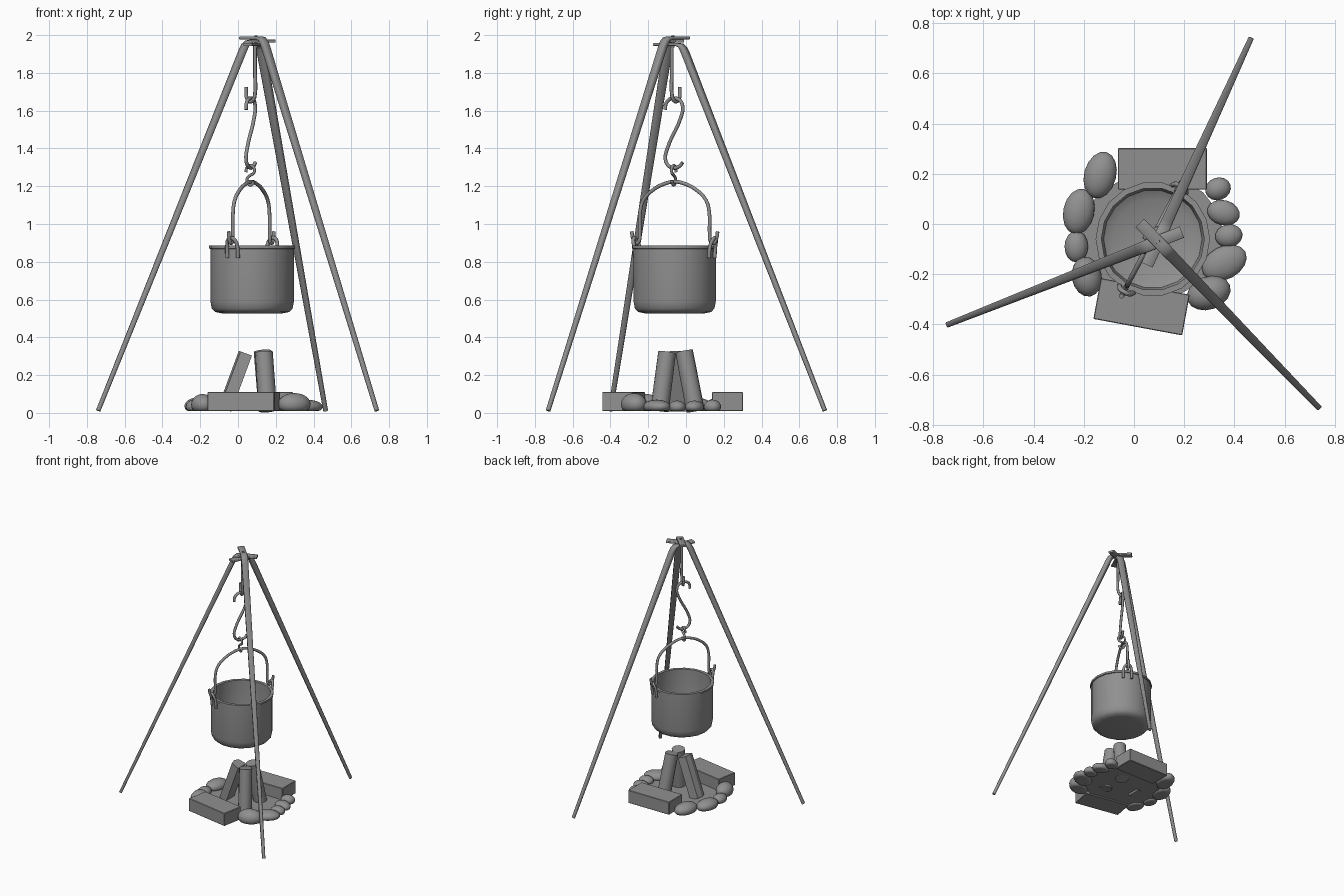
import bpy, bmesh, math
from mathutils import Vector, Matrix

if "Cube" in bpy.data.objects:
    bpy.data.objects.remove(bpy.data.objects["Cube"])

APEX = Vector((0.095, -0.07, 0))
POT = Vector((0.075, -0.06, 0))
BAIL = Vector((0.466, 0.885, 0))      # horizontal direction of the bail
SIDE = Vector((0.885, -0.466, 0))     # perpendicular to the bail
UP = Vector((0, 0, 1))

# one dark grey for every part
GREY = bpy.data.materials.new("dark_grey")
GREY.diffuse_color = (0.28, 0.28, 0.28, 1)
GREY.use_nodes = True
GREY.node_tree.nodes["Principled BSDF"].inputs["Base Color"].default_value = GREY.diffuse_color


def finish(bm, name, angle=None):
    bmesh.ops.recalc_face_normals(bm, faces=bm.faces)
    me = bpy.data.meshes.new(name)
    bm.to_mesh(me)
    bm.free()
    me.materials.append(GREY)
    ob = bpy.data.objects.new(name, me)
    bpy.context.collection.objects.link(ob)
    if angle:
        bpy.ops.object.select_all(action='DESELECT')
        ob.select_set(True)
        bpy.context.view_layer.objects.active = ob
        bpy.ops.object.shade_smooth_by_angle(angle=math.radians(angle))
    return ob


def wire(name, pts, r=0.01):
    cu = bpy.data.curves.new(name, 'CURVE')
    cu.dimensions = '3D'
    cu.bevel_depth = r
    cu.bevel_resolution = 2
    cu.resolution_u = 5
    cu.use_fill_caps = True
    cu.materials.append(GREY)
    sp = cu.splines.new('BEZIER')
    sp.bezier_points.add(len(pts) - 1)
    for bp, p in zip(sp.bezier_points, pts):
        bp.co = p
        bp.handle_left_type = bp.handle_right_type = 'AUTO'
    ob = bpy.data.objects.new(name, cu)
    bpy.context.collection.objects.link(ob)
    return ob


def in_plane(origin, d, pts):
    return [origin + d * s + UP * z for s, z in pts]


def loft(bm, rings):
    rows = [[bm.verts.new(p) for p in ring] for ring in rings]
    n = len(rows[0])
    for a, b in zip(rows, rows[1:]):
        for i in range(n):
            bm.faces.new((a[i], a[(i + 1) % n], b[(i + 1) % n], b[i]))
    bm.faces.new(rows[0][::-1])
    bm.faces.new(rows[-1])


# tripod legs: tapered bars bent into flat overlapping tabs
def leg(name, foot, zt):
    d = Vector((foot[0], foot[1], 0)) - APEX
    R = d.length
    d.normalize()
    side = Vector((-d.y, d.x, 0))
    # radial, z, half width, half thickness
    path = [(-0.103, zt, .024, .008), (0.025, zt, .024, .008),
            (0.046, zt - .006, .024, .011), (0.061, zt - .022, .024, .015),
            (0.075, zt - .05, .023, .017), (R, 0.012, .011, .010)]
    rings = []
    for i, (s, z, w, t) in enumerate(path):
        p, q = path[max(i - 1, 0)], path[min(i + 1, len(path) - 1)]
        tan = (d * (q[0] - p[0]) + UP * (q[1] - p[1])).normalized()
        nor = tan.cross(side)
        c = 0.35 * t
        shape = [(w, t - c), (w - c, t), (c - w, t), (-w, t - c),
                 (-w, c - t), (c - w, -t), (w - c, -t), (w, c - t)]
        o = APEX + d * s + UP * z
        rings.append([o + side * a + nor * b for a, b in shape])
    bm = bmesh.new()
    loft(bm, rings)
    finish(bm, name, 50)


leg("leg_left", (-0.74, -0.40), 1.968)
leg("leg_right", (0.735, -0.73), 1.985)
leg("leg_back", (0.464, 0.735), 1.951)


def cylinder(name, a, b, r1, r2, n, angle=40):
    a, b = Vector(a), Vector(b)
    bm = bmesh.new()
    rot = (b - a).to_track_quat('Z', 'Y').to_matrix().to_4x4()
    bmesh.ops.create_cone(bm, cap_ends=True, segments=n, radius1=r1, radius2=r2,
                          depth=(b - a).length,
                          matrix=Matrix.Translation((a + b) / 2) @ rot)
    return finish(bm, name, angle)


cylinder("tripod_rivet", APEX + UP * 1.935, APEX + UP * 1.998, 0.01, 0.008, 10)

# hanging rod with J end
J = Vector((-0.74, 0.67, 0))
wire("hanging_rod", in_plane(Vector((0.09, -0.075, 0)), J,
     [(0, 1.95), (0, 1.8), (0, 1.69), (0.012, 1.658), (0.035, 1.648),
      (0.057, 1.664), (0.063, 1.69), (0.062, 1.725)]))

# large S hook
mid = Vector((0.066, -0.065, 0))
wire("s_hook", in_plane(mid, BAIL,
     [(-0.05, 1.605), (-0.047, 1.635), (-0.025, 1.66), (0.01, 1.665),
      (0.042, 1.65), (0.054, 1.615), (0.043, 1.565), (-0.038, 1.40),
      (-0.05, 1.345), (-0.033, 1.31), (0, 1.297), (0.033, 1.305),
      (0.053, 1.325)]))

# small S hook that carries the bail
wire("small_hook", in_plane(mid, SIDE,
     [(-0.027, 1.275), (-0.022, 1.298), (0, 1.31), (0.022, 1.295),
      (0.02, 1.27), (0, 1.258), (-0.02, 1.24), (-0.018, 1.218),
      (0.002, 1.206), (0.022, 1.225)]), 0.008)

# bail handle with hooked ends
half = [(0.257, 0.96), (0.25, 0.925), (0.232, 0.898), (0.214, 0.91),
        (0.209, 0.95), (0.207, 1.06), (0.188, 1.125), (0.13, 1.18), (0.06, 1.213)]
arc = [(-s, z) for s, z in half] + [(0, 1.224)] + half[::-1]
wire("bail_handle", in_plane(Vector((0.07, -0.06, 0)), BAIL, arc))

# pot ears
for nm, k in (("front", -1), ("back", 1)):
    pts = [(-.032, .222, .82), (-.03, .228, .885), (-.02, .237, .915), (0, .24, .927),
           (.02, .237, .915), (.03, .228, .885), (.032, .222, .82)]
    wire("pot_ear_" + nm, [POT + SIDE * t + BAIL * (k * s) + UP * z for t, s, z in pts])

# pot: one lathed profile, outside then inside
prof = [(0, .527), (.16, .527), (.196, .534), (.214, .553), (.221, .59), (.221, .868),
        (.228, .870), (.228, .885), (.205, .885), (.205, .60), (.196, .565), (.16, .545), (0, .545)]
bm = bmesh.new()
vs = [bm.verts.new((POT.x + r, POT.y, z)) for r, z in prof]
es = [bm.edges.new(e) for e in zip(vs, vs[1:])]
bmesh.ops.spin(bm, geom=vs + es, cent=POT, axis=UP, angle=math.tau, steps=18, use_merge=True)
bmesh.ops.remove_doubles(bm, verts=bm.verts, dist=0.0005)
finish(bm, "pot", 40)

# fire logs: two round, one split
cylinder("log_front", (0.158, -0.14, 0.012), (0.137, -0.1, 0.322), 0.049, 0.047, 12)
cylinder("log_back", (0.158, 0.05, 0.012), (0.13, -0.01, 0.326), 0.049, 0.047, 12)
a, b = Vector((-0.068, -0.05, 0.018)), Vector((0.042, -0.055, 0.315))
ax = (b - a).normalized()
u, v = Vector((0, 1, 0)), ax.cross(Vector((0, 1, 0))).normalized()
sec = [(-.05, -.034), (.05, -.034), (.04, .03), (0, .04), (-.04, .03)]
bm = bmesh.new()
loft(bm, [[p + u * s + v * t for s, t in sec] for p in (a, b)])
finish(bm, "log_split")

# flat hearth blocks
for nm, c, size, ang in (("back", (0.113, 0.22, 0.06), (0.355, 0.165, 0.1), 0),
                         ("front", (0.03, -0.33, 0.06), (0.36, 0.165, 0.1), -10.5)):
    bm = bmesh.new()
    bmesh.ops.create_cube(bm, size=1, matrix=Matrix.Translation(c)
                          @ Matrix.Rotation(math.radians(ang), 4, 'Z')
                          @ Matrix.Diagonal((*size, 1)))
    bmesh.ops.bevel(bm, geom=bm.edges[:], offset=0.003, segments=1, affect='EDGES')
    finish(bm, "hearth_block_" + nm)

# ring stones with flat undersides: x, y, radius x, radius y, top height, turn
stones = [(-.135, .195, .064, .095, .075, -15), (-.22, .05, .062, .092, .07, -12),
          (-.23, -.09, .047, .063, .06, 0), (-.188, -.21, .06, .08, .09, 10),
          (.335, .14, .052, .045, .06, 20), (.357, .045, .066, .05, .055, -15),
          (.378, -.047, .055, .046, .055, 10), (.36, -.155, .095, .066, .06, 28),
          (.298, -.275, .09, .066, .095, 20)]
for i, (x, y, rx, ry, h, ang) in enumerate(stones):
    bm = bmesh.new()
    bmesh.ops.create_uvsphere(bm, u_segments=16, v_segments=12, radius=1)
    for vert in bm.verts:
        vert.co.z = max(vert.co.z, -0.6)
    bmesh.ops.transform(bm, verts=bm.verts, matrix=Matrix.Translation((x, y, 0.01 + .375 * h))
                        @ Matrix.Rotation(math.radians(ang), 4, 'Z')
                        @ Matrix.Diagonal((rx, ry, .625 * h, 1)))
    finish(bm, f"ring_stone_{i + 1}", 60)

# ash bed inside the ring
bm = bmesh.new()
bmesh.ops.create_circle(bm, cap_ends=True, segments=16, radius=1,
                        matrix=Matrix.Translation((0.07, -0.05, 0.02))
                        @ Matrix.Diagonal((0.29, 0.25, 1, 1)))
finish(bm, "ash_bed")
